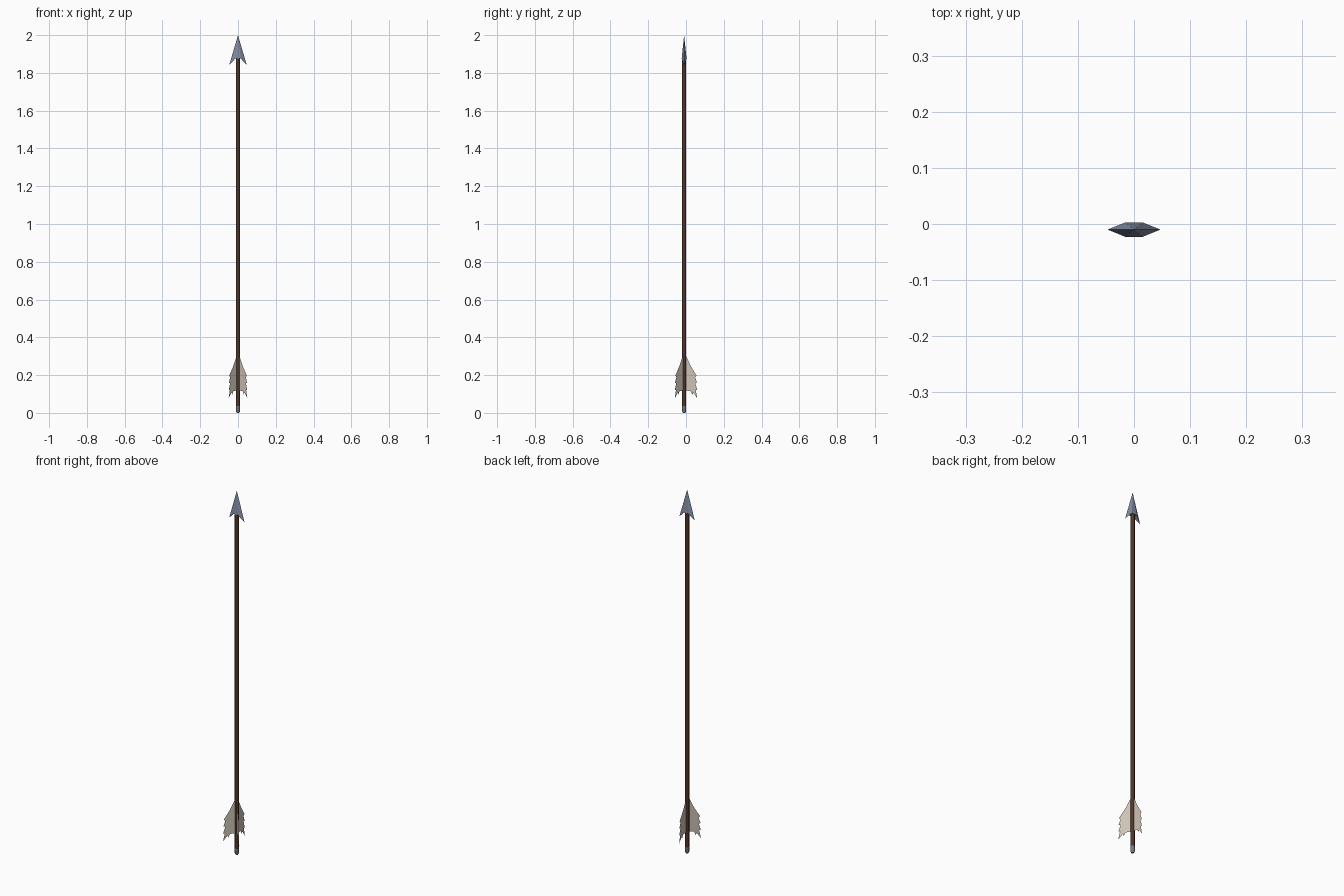
import bpy, math

if "Cube" in bpy.data.objects:
    bpy.data.objects.remove(bpy.data.objects["Cube"])

AXIS_Y = -0.01  # the shaft sits slightly forward of the feather-balanced centre


def material(name, rgb):
    m = bpy.data.materials.new(name)
    m.diffuse_color = (*rgb, 1)
    m.use_nodes = True
    m.node_tree.nodes["Principled BSDF"].inputs["Base Color"].default_value = m.diffuse_color
    return m


WOOD = material("dark wood", (0.085, 0.036, 0.02))
STEEL = material("blue steel", (0.22, 0.26, 0.35))
FEATHER = material("pale feather", (0.62, 0.55, 0.47))
NOCK = material("grey nock", (0.2, 0.2, 0.21))


def mesh_object(name, verts, faces, mat):
    me = bpy.data.meshes.new(name)
    me.from_pydata(verts, [], faces)
    me.materials.append(mat)
    ob = bpy.data.objects.new(name, me)
    ob.location.y = AXIS_Y
    bpy.context.collection.objects.link(ob)
    return ob


def lathe(name, profile, mat, sides=10):
    """Round part from (radius, z) rings, capped at both ends."""
    verts = [(r * math.cos(2 * math.pi * i / sides), r * math.sin(2 * math.pi * i / sides), z)
             for r, z in profile for i in range(sides)]
    faces = [(k * sides + i, k * sides + (i + 1) % sides,
              (k + 1) * sides + (i + 1) % sides, (k + 1) * sides + i)
             for k in range(len(profile) - 1) for i in range(sides)]
    faces.append(tuple(reversed(range(sides))))
    faces.append(tuple(range((len(profile) - 1) * sides, len(profile) * sides)))
    ob = mesh_object(name, verts, faces, mat)
    bpy.context.view_layer.objects.active = ob
    ob.select_set(True)
    bpy.ops.object.shade_smooth_by_angle(angle=math.radians(40))
    ob.select_set(False)


# Shaft and nock
lathe("shaft", [(0.0105, 0.035), (0.0105, 1.89)], WOOD)
lathe("nock", [(0.006, 0.0), (0.0105, 0.008), (0.011, 0.036)], NOCK)

# Arrowhead: flattened six-sided spike with swept-back barbs
tip, b, w, t = 2.0, 1.875, 0.015, 0.013
head_verts = [(0, 0, tip), (-0.047, 0, 1.84), (-w, -t, b), (w, -t, b),
              (0.047, 0, 1.84), (w, t, b), (-w, t, b)]
head_faces = [(0, i, i % 6 + 1) for i in range(1, 7)]
head_faces += [(2, 1, 6), (5, 4, 3), (2, 6, 5, 3)]
mesh_object("arrowhead", head_verts, head_faces, STEEL)

# Three ragged, paper-thin feathers: one at the back, two diagonally forward
outline = [(0.006, 0.305), (0.012, 0.298), (0.036, 0.247), (0.066, 0.197), (0.058, 0.190),
           (0.068, 0.160), (0.059, 0.157), (0.069, 0.122), (0.061, 0.122),
           (0.070, 0.077), (0.048, 0.108), (0.044, 0.096), (0.034, 0.116), (0.006, 0.118)]
for n, deg in enumerate((90, 225, 315)):
    c, s = math.cos(math.radians(deg)), math.sin(math.radians(deg))
    mesh_object(f"feather_{n + 1}", [(r * c, r * s, z) for r, z in outline],
                [tuple(range(len(outline)))], FEATHER)
